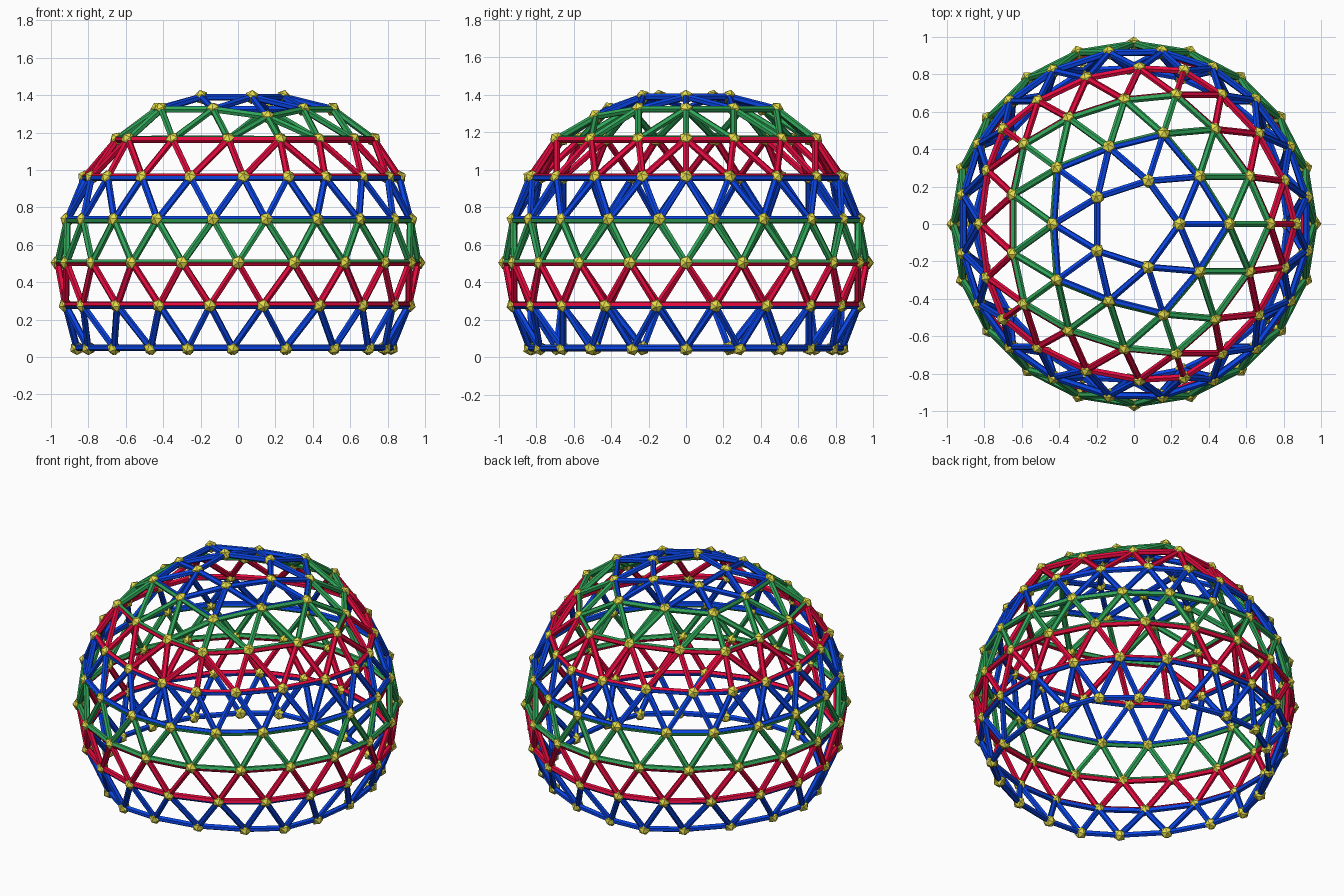
import bpy, bmesh
from math import sin, cos, radians
from mathutils import Vector, Matrix

if "Cube" in bpy.data.objects:
    bpy.data.objects.remove(bpy.data.objects["Cube"])

R = 0.963           # sphere radius
C = 0.505           # sphere centre height
STRUT, NODE = 0.0185, 0.039
F = 4               # triangle subdivisions per icosahedron edge
HEIGHTS = [1.475, 1.39, 1.325, 1.164, 0.961, 0.735, 0.505, 0.277, 0.048]


def material(name, rgb):
    m = bpy.data.materials.new(name)
    m.diffuse_color = (*rgb, 1)
    m.use_nodes = True
    m.node_tree.nodes["Principled BSDF"].inputs["Base Color"].default_value = m.diffuse_color
    return m


BLUE = material("blue", (0.003, 0.06, 0.80))
GREEN = material("green", (0.03, 0.38, 0.10))
RED = material("red", (0.80, 0.003, 0.05))
YELLOW = material("yellow", (0.80, 0.74, 0.07))


# icosahedron corners: apex, upper five, lower five
def corner(angle, z):
    a = radians(angle)
    return Vector((0.8944 * cos(a), 0.8944 * sin(a), z))


apex = Vector((0, 0, 1))
up = [corner(72 * s, 0.4472) for s in range(6)]
low = [corner(72 * s + 36, -0.4472) for s in range(6)]


# one ring of geodesic nodes, flattened to a level height
def ring(k):
    pts = []
    for s in range(5):
        if k <= F:
            pts += [apex * (F - k) + up[s] * (k - j) + up[s + 1] * j for j in range(k)]
        else:
            m = k - F
            pts += [up[s] * (F - m - j) + up[s + 1] * j + low[s] * m for j in range(F - m)]
            pts += [up[s + 1] * (F - m) + low[s] * (m - j) + low[s + 1] * j for j in range(m)]
    out = []
    for p in pts:
        p = p.normalized() * R
        out.append(Vector((p.x, p.y, HEIGHTS[k])))
    return out


rings = {k: ring(k) for k in range(1, 9)}
# the one node that sits lower, at the front of the second ring
min(rings[2], key=lambda p: p.y + 0.01 * p.x).z = 1.285


def finish(bm, name, mat):
    me = bpy.data.meshes.new(name)
    bm.to_mesh(me)
    bm.free()
    me.materials.append(mat)
    bpy.context.collection.objects.link(bpy.data.objects.new(name, me))


def add_strut(bm, a, b):
    d = (b - a).normalized()
    n = (a + b) / 2 - Vector((0, 0, C))
    side = d.cross(n).normalized()
    rot = Matrix((side, d.cross(side), d)).transposed().to_4x4()
    bmesh.ops.create_cone(bm, segments=6, radius1=STRUT, radius2=STRUT, cap_ends=True,
                          depth=(b - a).length,
                          matrix=Matrix.Translation((a + b) / 2) @ rot)


# each band: zigzag struts plus its own upper and lower hoops
def add_band(k, name, mat):
    bm = bmesh.new()
    A, B = rings[k], rings[k + 1]
    na, nb = len(A), len(B)
    for i in range(na):
        if k < F:
            t = (i // k) * (k + 1) + i % k
            # nodes on the five main ridges have a third strut
            ends = (t, t + 1) if i % k else (t - 1, t, t + 1)
        else:
            ends = (i, i - 1)
        for e in ends:
            add_strut(bm, A[i], B[e % nb])
    mid_r = (A[0].xy.length + B[0].xy.length) / 2
    mid_z = (HEIGHTS[k] + HEIGHTS[k + 1]) / 2
    for pts in (A, B):
        # nudge each hoop slightly towards its own band
        moved = []
        for p in pts:
            t = p.xy.to_3d().normalized() * mid_r + Vector((0, 0, mid_z))
            moved.append(p + (t - p).normalized() * 0.002)
        for i in range(len(moved)):
            add_strut(bm, moved[i - 1], moved[i])
    finish(bm, name, mat)


for k, (name, mat) in enumerate([
        ("crown_band", BLUE), ("upper_green_band", GREEN), ("upper_red_band", RED),
        ("shoulder_blue_band", BLUE), ("middle_green_band", GREEN),
        ("lower_red_band", RED), ("base_blue_band", BLUE)], start=1):
    add_band(k, name, mat)

# faceted connector at every joint, one point facing outward
bm = bmesh.new()
for pts in rings.values():
    for p in pts:
        q = (p - Vector((0, 0, C))).to_track_quat('Z', 'Y')
        bmesh.ops.create_icosphere(bm, subdivisions=1, radius=NODE,
                                   matrix=Matrix.Translation(p) @ q.to_matrix().to_4x4())
finish(bm, "joint_nodes", YELLOW)
